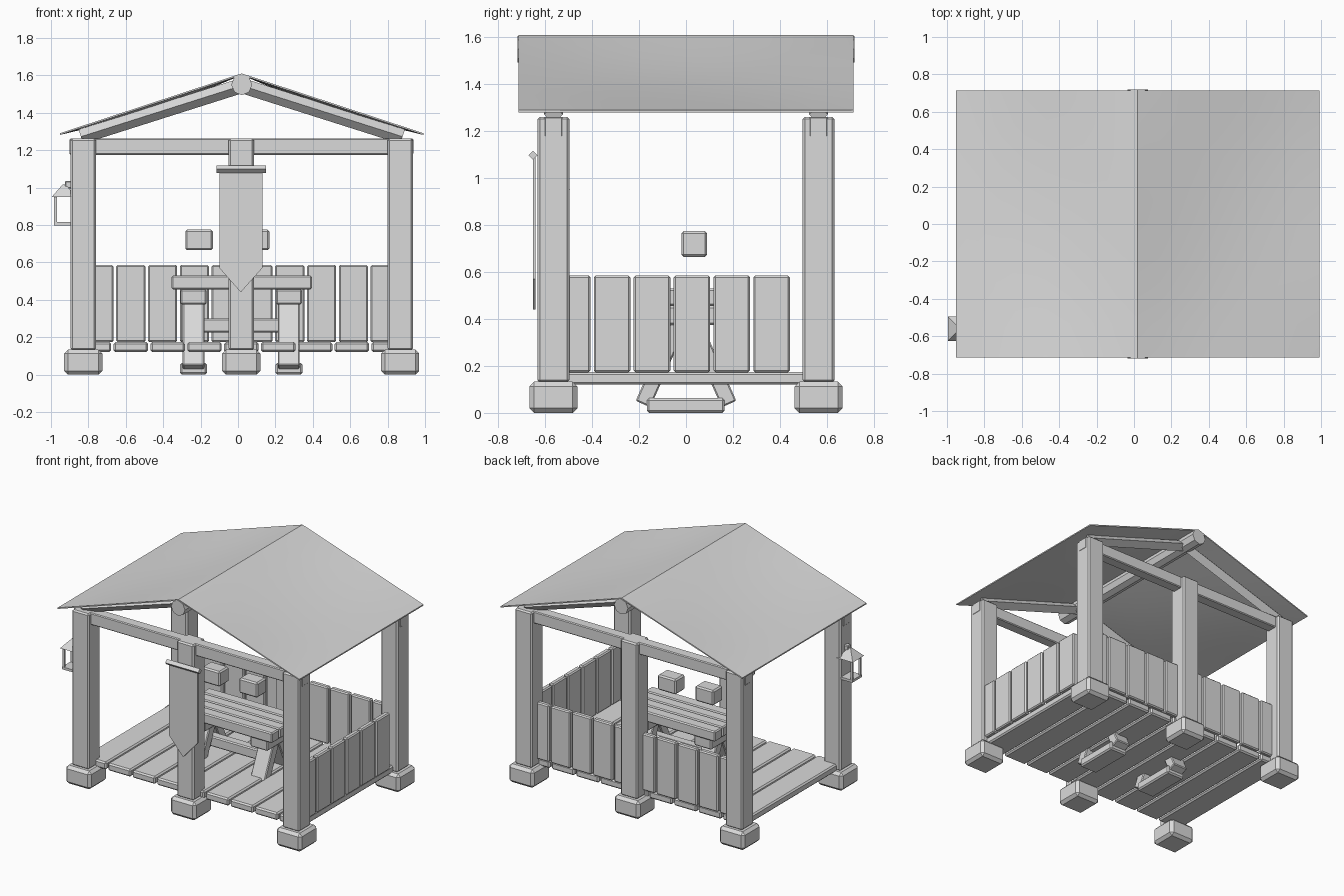
import bpy, bmesh, math
from mathutils import Vector

cube = bpy.data.objects.get("Cube")
if cube:
    bpy.data.objects.remove(cube, do_unlink=True)

grey = bpy.data.materials.new("light_grey")
grey.use_nodes = True
grey.diffuse_color = (0.7, 0.7, 0.7, 1)
grey.node_tree.nodes["Principled BSDF"].inputs["Base Color"].default_value = (0.7, 0.7, 0.7, 1)

CX = 0.02            # the ridge and middle posts sit just off centre
POST_X = (-0.827, 0.017, 0.867)
POST_Y = 0.565


def finish(name, bm):
    bmesh.ops.recalc_face_normals(bm, faces=bm.faces)
    mesh = bpy.data.meshes.new(name)
    bm.to_mesh(mesh)
    bm.free()
    mesh.materials.append(grey)
    obj = bpy.data.objects.new(name, mesh)
    bpy.context.collection.objects.link(obj)
    return obj


def box(name, x, y, z, bevel=0.008):
    """Bevelled box from (min, max) ranges."""
    bm = bmesh.new()
    bmesh.ops.create_cube(bm, size=1)
    for v in bm.verts:
        v.co = [(a + b) / 2 + c * (b - a) for (a, b), c in zip((x, y, z), v.co)]
    if bevel:
        bmesh.ops.bevel(bm, geom=bm.edges[:], offset=bevel, segments=1, affect='EDGES')
    return finish(name, bm)


def around(c, half):
    return (c - half, c + half)


def rod(name, start, end, radius, sides):
    """Straight faceted bar between two points."""
    start, end = Vector(start), Vector(end)
    bm = bmesh.new()
    bmesh.ops.create_cone(bm, cap_ends=True, segments=sides, radius1=radius,
                          radius2=radius, depth=(end - start).length)
    obj = finish(name, bm)
    obj.location = (start + end) / 2
    obj.rotation_euler = (end - start).to_track_quat('Z', 'Y').to_euler()
    return obj


# Posts on stone feet, and the cross beams
for y, side in ((-POST_Y, "front"), (POST_Y, "back")):
    for x in POST_X:
        box(side + "_foot", around(x, 0.102), around(y, 0.102), (0, 0.133), 0.02)
        box(side + "_post", around(x, 0.068), around(y, 0.068), (0.13, 1.262), 0.01)
    box(side + "_beam", (-0.9, 0.937), around(y, 0.04), (1.175, 1.262), 0.006)
    for s in (-1, 1):
        rod(side + "_rafter", (CX, y, 1.545), (CX + s * 0.86, y, 1.272), 0.04, 4)

# Ridge pole
rod("ridge_pole", (CX, -0.718, 1.55), (CX, 0.718, 1.55), 0.056, 8)

# Thin roof sheets that sag between the gables
for s, name in ((-1, "right_roof_sheet"), (1, "left_roof_sheet")):
    bm = bmesh.new()
    bmesh.ops.create_grid(bm, x_segments=8, y_segments=8, size=1)
    for v in bm.verts:
        u, w = (v.co.x + 1) / 2, v.co.y
        sag = 0.028 * math.sin(math.pi * u) * (1 - w * w)
        v.co = (CX + s * 0.973 * u, w * 0.713, 1.61 - 0.32 * u - sag)
    lower = bmesh.ops.extrude_face_region(bm, geom=bm.faces[:], use_keep_orig=True)["geom"]
    bmesh.ops.translate(bm, vec=(0, 0, -0.009),
                        verts=[g for g in lower if isinstance(g, bmesh.types.BMVert)])
    roof = finish(name, bm)
    bpy.ops.object.select_all(action='DESELECT')
    bpy.context.view_layer.objects.active = roof
    roof.select_set(True)
    bpy.ops.object.shade_smooth_by_angle(angle=math.radians(30))

# Floor planks running front to back
for i in range(9):
    box("floor_plank", around(-0.77 + i * 0.197, 0.092), (-0.55, 0.55), (0.12, 0.174), 0.01)

# Fence boards along the back and the left side
for i in range(10):
    box("back_fence_board", around(-0.743 + i * 0.17, 0.078), (0.525, 0.565), (0.173, 0.585))
for i in range(6):
    box("side_fence_board", (0.875, 0.915), around(-0.485 + i * 0.17, 0.078), (0.173, 0.585))

# Table: slatted top, splayed legs, feet and stretcher
for i in range(4):
    box("table_slat", (-0.355, 0.395), around(-0.132 + i * 0.088, 0.042), (0.455, 0.53))
for x in (-0.238, 0.272):
    box("table_foot", around(x, 0.072), (-0.167, 0.165), (0, 0.063), 0.01)
    box("table_cleat", around(x, 0.07), (-0.15, 0.15), (0.375, 0.455))
    for s in (-1, 1):
        leg = box("table_leg", around(0, 0.058), around(0, 0.034), around(0, 0.205), 0.006)
        leg.location = (x, s * 0.1, 0.225)
        leg.rotation_euler.x = s * math.radians(24)
box("table_stretcher", (-0.238, 0.272), around(0, 0.035), (0.225, 0.3))

# Two blocks hovering above the table
for x in (-0.208, 0.094):
    box("floating_block", around(x, 0.074), around(0.035, 0.055), (0.665, 0.775), 0.01)

# Pointed banner hanging on the middle front post
bm = bmesh.new()
outline = [(-0.1, 1.09), (-0.1, 0.57), (0.015, 0.44), (0.13, 0.57), (0.13, 1.09)]
face = bm.faces.new([bm.verts.new((x, -0.653, z)) for x, z in outline])
ext = bmesh.ops.extrude_face_region(bm, geom=[face], use_keep_orig=True)
bmesh.ops.translate(bm, vec=(0, 0.012, 0),
                    verts=[g for g in ext["geom"] if isinstance(g, bmesh.types.BMVert)])
finish("banner", bm)
rod("banner_rod", (-0.115, -0.652, 1.098), (0.15, -0.652, 1.098), 0.02, 4)

# Lantern on the right front post
LX, LY = -0.93, -0.56
box("lantern_base", around(LX, 0.055), around(LY, 0.055), (0.797, 0.815), 0)
for sx in (-1, 1):
    for sy in (-1, 1):
        box("lantern_bar", around(LX + sx * 0.046, 0.007), around(LY + sy * 0.046, 0.007),
            (0.81, 0.96), 0)
bm = bmesh.new()
bmesh.ops.create_cone(bm, cap_ends=True, segments=4, radius1=0.092, radius2=0.012, depth=0.065)
cap = finish("lantern_cap", bm)
cap.location = (LX, LY, 0.983)
cap.rotation_euler.z = math.pi / 4
box("lantern_bracket", (-0.925, -0.885), around(LY, 0.018), (0.995, 1.035), 0.005)
